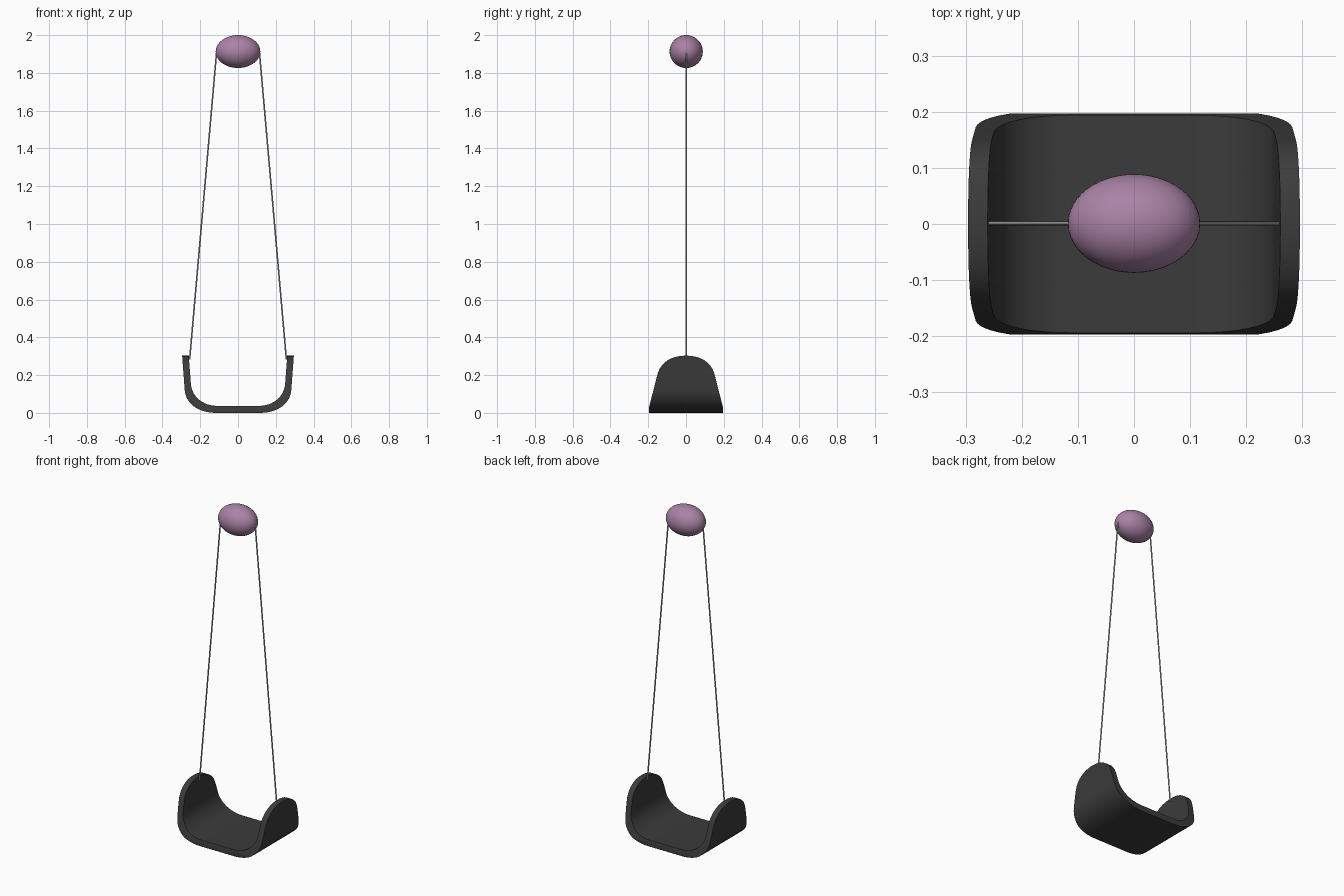
import bpy
import bmesh
import math
from mathutils import Vector

cube = bpy.data.objects.get("Cube")
if cube:
    bpy.data.objects.remove(cube, do_unlink=True)


def material(name, rgb):
    m = bpy.data.materials.new(name)
    m.use_nodes = True
    color = (*rgb, 1)
    m.diffuse_color = color
    m.node_tree.nodes["Principled BSDF"].inputs["Base Color"].default_value = color
    return m


def prism(name, outline, direction, mat):
    """Closed outline swept along direction."""
    bm = bmesh.new()
    face = bm.faces.new([bm.verts.new(p) for p in outline])
    swept = bmesh.ops.extrude_face_region(bm, geom=[face])["geom"]
    verts = [g for g in swept if isinstance(g, bmesh.types.BMVert)]
    bmesh.ops.translate(bm, verts=verts, vec=direction)
    bmesh.ops.recalc_face_normals(bm, faces=bm.faces)
    mesh = bpy.data.meshes.new(name)
    bm.to_mesh(mesh)
    bm.free()
    ob = bpy.data.objects.new(name, mesh)
    mesh.materials.append(mat)
    bpy.context.collection.objects.link(ob)
    return ob


def smooth(ob, angle=35):
    bpy.ops.object.select_all(action="DESELECT")
    ob.select_set(True)
    bpy.context.view_layer.objects.active = ob
    bpy.ops.object.shade_smooth_by_angle(angle=math.radians(angle))


def bezier(a, b, c, d, steps=12):
    out = []
    for i in range(steps + 1):
        t = i / steps
        u = 1 - t
        out.append(Vector(a) * u**3 + Vector(b) * 3 * u * u * t
                   + Vector(c) * 3 * u * t * t + Vector(d) * t**3)
    return out


rubber = material("black rubber", (0.044, 0.044, 0.044))
steel = material("light grey steel", (0.45, 0.45, 0.45))
mauve = material("mauve", (0.40, 0.225, 0.38))

# Seat: a U-shaped band swept front to back
outer = bezier((0.115, 0), (0.20, 0), (0.275, 0.04), (0.282, 0.12)) + [Vector((0.297, 0.32))]
inner = bezier((0.11, 0.037), (0.18, 0.037), (0.246, 0.08), (0.25, 0.16)) + [Vector((0.262, 0.32))]


def mirrored(points):
    return [(-x, z) for x, z in reversed(points)] + [(x, z) for x, z in points]


band = mirrored(outer) + mirrored(inner)[::-1]
seat = prism("seat", [(x, -0.22, z) for x, z in band], (0, 0.44, 0), rubber)

# Side outline that tapers and rounds the seat flaps
side = [Vector((0.197, -0.02)), Vector((0.197, 0.025)), Vector((0.152, 0.20))]
side += bezier((0.147, 0.215), (0.13, 0.27), (0.075, 0.303), (0, 0.303))[:-1]
half = [(y, z) for y, z in side]
outline = half + [(0, 0.303)] + [(-y, z) for y, z in reversed(half)]
cutter = prism("seat_cutter", [(-0.4, y, z) for y, z in outline], (0.8, 0, 0), rubber)
cut = seat.modifiers.new("flap shape", "BOOLEAN")
cut.operation = "INTERSECT"
cut.solver = "EXACT"
cut.object = cutter
bpy.context.view_layer.objects.active = seat
bpy.ops.object.modifier_apply(modifier=cut.name)
bpy.data.objects.remove(cutter, do_unlink=True)
smooth(seat)

# Hanging cables
for name, s in (("left_cable", 1), ("right_cable", -1)):
    top, end = Vector((s * 0.113, 0.001, 1.915)), Vector((s * 0.256, 0.001, 0.283))
    axis = top - end
    bpy.ops.mesh.primitive_cylinder_add(vertices=12, radius=0.004, depth=axis.length,
                                        location=(top + end) / 2)
    cable = bpy.context.object
    cable.name = name
    cable.rotation_euler = axis.to_track_quat("Z", "Y").to_euler()
    cable.data.materials.append(steel)
    smooth(cable)

# Oval hanger at the top
bpy.ops.mesh.primitive_uv_sphere_add(segments=48, ring_count=24, radius=1,
                                     location=(0, 0.001, 1.913))
hanger = bpy.context.object
hanger.name = "top_hanger"
hanger.scale = (0.118, 0.088, 0.087)
hanger.data.materials.append(mauve)
smooth(hanger)
